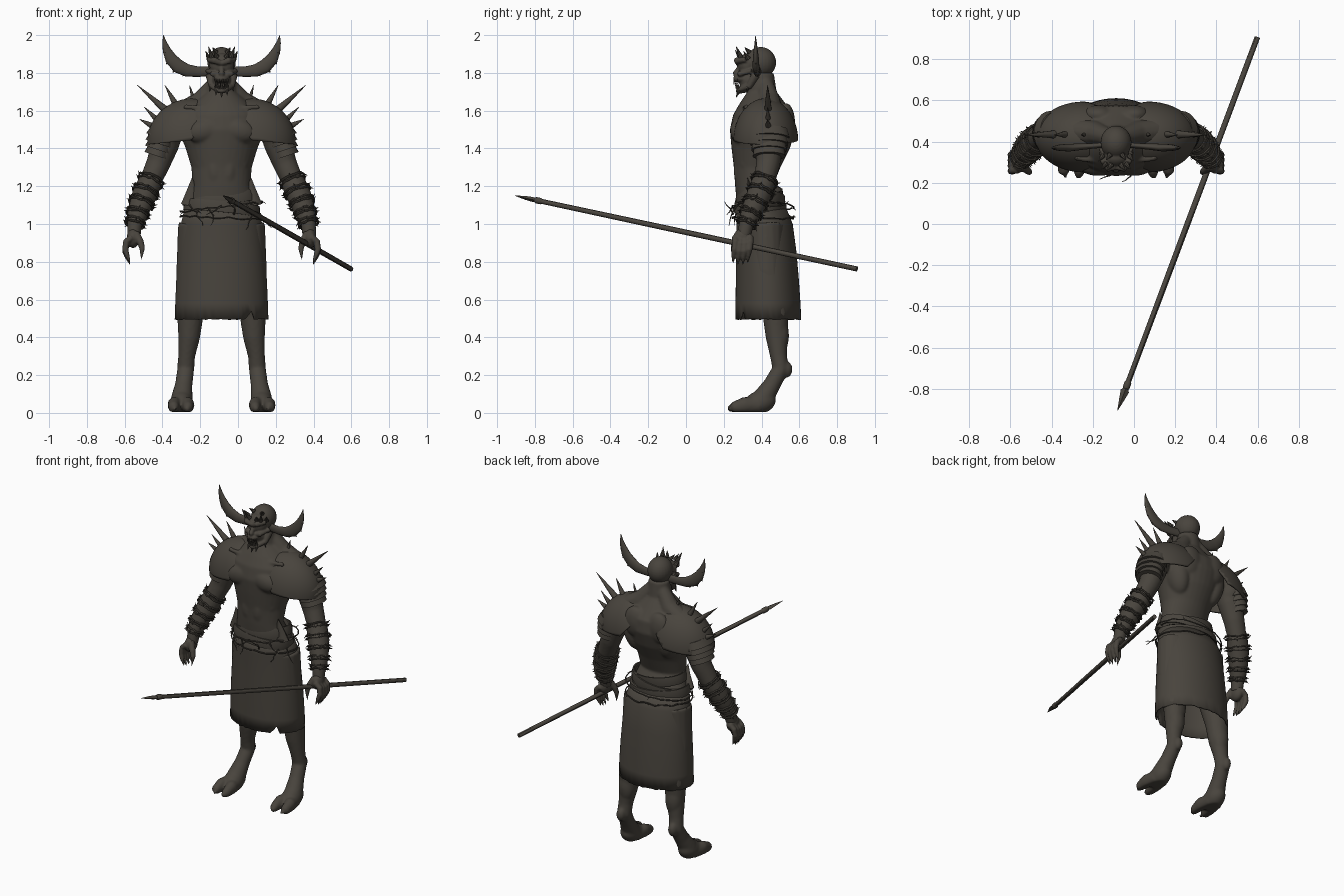
import bpy, bmesh, math, random
from mathutils import Vector, Matrix, Euler

random.seed(4)
CX = -0.087                      # the figure stands left of the spear's midpoint
SIDES = (1, -1)
cube = bpy.data.objects.get("Cube")
if cube:
    bpy.data.objects.remove(cube, do_unlink=True)

mat = bpy.data.materials.new("dark_umber")
COLOR = (0.066, 0.058, 0.047, 1)
mat.diffuse_color = COLOR
mat.use_nodes = True
bsdf = mat.node_tree.nodes["Principled BSDF"]
bsdf.inputs["Base Color"].default_value = COLOR
bsdf.inputs["Roughness"].default_value = 0.8


def tube(bm, pts, n=10, ref=None, closed=False, flat=False):
    """Sweep an ellipse along points (x, y, z, rx[, ry])."""
    P = [Vector(p[:3]) for p in pts]
    k, rings = len(P), []
    for i, p in enumerate(pts):
        a = P[(i - 1) % k] if closed else P[max(i - 1, 0)]
        b = P[(i + 1) % k] if closed else P[min(i + 1, k - 1)]
        t = Vector((0, 0, 1)) if flat else (b - a).normalized()
        r = ref or (Vector((0, 1, 0)) if abs(t.y) < 0.9 else Vector((0, 0, 1)))
        u = r.cross(t).normalized()
        v = t.cross(u)
        angs = [2 * math.pi * j / n for j in range(n)]
        rings.append([bm.verts.new(P[i] + u * p[3] * math.cos(w) + v * p[-1] * math.sin(w))
                      for w in angs])
    for i in range(k if closed else k - 1):
        A, B = rings[i], rings[(i + 1) % k]
        for j in range(n):
            m = (j + 1) % n
            bm.faces.new((A[j], A[m], B[m], B[j]))
    if not closed:
        bm.faces.new(rings[0][::-1])
        bm.faces.new(rings[-1])
    return rings


def ball(bm, c, r, rot=(0, 0, 0), n=24):
    m = Matrix.LocRotScale(Vector(c), Euler(rot), Vector(r))
    bmesh.ops.create_uvsphere(bm, u_segments=n, v_segments=n * 2 // 3, radius=1, matrix=m)


def spike(bm, a, b, r, n=8):
    mid = [x + (y - x) * 0.5 for x, y in zip(a, b)]
    tube(bm, [(*a, r), (*mid, r * 0.55), (*b, 0.001)], n)


def hoop(bm, c, axis, rx, ry, r, h, wob=0.0, count=28, thorns=0):
    """Closed band round an axis, r thick and h high, optionally wavy and thorny."""
    axis = Vector(axis).normalized()
    u = Vector((0, 1, 0)).cross(axis).normalized()
    v = axis.cross(u)
    pts = []
    for i in range(count):
        w = 2 * math.pi * i / count
        out = u * math.cos(w) * rx + v * math.sin(w) * ry
        p = Vector(c) + out + axis * random.uniform(-wob, wob)
        pts.append((*p, r, h))
        if thorns and i % thorns == 0:
            d = out.normalized() + axis * random.uniform(-0.9, 0.9)
            spike(bm, p, p + d * 0.015, r * 0.8, 5)
    tube(bm, pts, 6, ref=axis, closed=True)


def keep_side(bm, co, no):
    """Cut away everything behind a plane."""
    bmesh.ops.bisect_plane(bm, geom=bm.verts[:] + bm.edges[:] + bm.faces[:], plane_co=co,
                           plane_no=no, clear_inner=True)


def finish(bm, name, voxel=0, smooth=4, solid=0, angle=40):
    bmesh.ops.recalc_face_normals(bm, faces=bm.faces)
    me = bpy.data.meshes.new(name)
    bm.to_mesh(me)
    bm.free()
    me.materials.append(mat)
    ob = bpy.data.objects.new(name, me)
    ob.location.x = CX
    bpy.context.collection.objects.link(ob)
    bpy.ops.object.select_all(action='DESELECT')
    ob.select_set(True)
    bpy.context.view_layer.objects.active = ob
    if voxel:
        m = ob.modifiers.new("fuse", 'REMESH')
        m.mode, m.voxel_size, m.use_smooth_shade = 'VOXEL', voxel, True
        m = ob.modifiers.new("soften", 'SMOOTH')
        m.factor, m.iterations = 0.5, smooth
    else:
        bpy.ops.object.shade_smooth_by_angle(angle=math.radians(angle))
    if solid:
        ob.modifiers.new("thickness", 'SOLIDIFY').thickness = solid


# Body: torso, muscles, arms, legs and feet fused into one skin
ARM = [(.27, .44, 1.53, .08), (.3, .44, 1.42, .075), (.335, .435, 1.32, .064), (.375, .415, 1.23, .058),
       (.41, .385, 1.15, .06), (.44, .35, 1.07, .051), (.46, .32, 1.0, .04), (.465, .305, .93, .036)]
LEG = [(.13, .42, 1.0, .1), (.15, .43, .75, .09), (.165, .475, .52, .07), (.172, .48, .4, .058),
       (.185, .49, .3, .045), (.19, .5, .23, .045), (.2, .455, .15, .046), (.21, .41, .08, .057)]
TORSO = [(.98, .19, .28, .55), (1.1, .185, .27, .52), (1.2, .153, .26, .46), (1.3, .16, .253, .5),
         (1.4, .19, .241, .55), (1.5, .23, .232, .58), (1.58, .22, .25, .572), (1.64, .15, .285, .525),
         (1.7, .08, .325, .48), (1.8, .065, .34, .465)]
bm = bmesh.new()
tube(bm, [(0, (f + b) / 2, z, w, (b - f) / 2) for z, w, f, b in TORSO], 32, flat=True)
for s in SIDES:
    flip = lambda pts: [(s * p[0], *p[1:]) for p in pts]
    tube(bm, flip(ARM), 16)
    tube(bm, flip(LEG), 16)
    tube(bm, flip([(.03, .42, 1.75, .04), (.1, .44, 1.65, .06), (.22, .45, 1.57, .07)]), 12)
    tube(bm, flip([(.02, .3, 1.61, .012), (.2, .32, 1.62, .014)]), 8)
    ball(bm, (s * .085, .285, 1.495), (.1, .052, .065), (0, s * .25, 0))
    ball(bm, (s * .135, .46, 1.46), (.07, .085, .14), (0, s * .2, 0))
    ball(bm, (s * .085, .53, 1.54), (.08, .047, .1))
    ball(bm, (s * .285, .44, 1.49), (.08, .09, .1))
    # rib arch and belly
    tube(bm, flip([(.015, .27, 1.42, .016), (.07, .277, 1.385, .018), (.125, .31, 1.31, .014)]), 8)
    ball(bm, (s * .035, .279, 1.29), (.04, .026, .085))
    # calf, hock and cloven foot
    ball(bm, (s * .172, .5, .41), (.052, .045, .1))
    ball(bm, (s * .19, .53, .23), (.03, .034, .045))
    ball(bm, (s * .212, .39, .055), (.06, .088, .062), (.3, 0, 0))
    for t in SIDES:
        tube(bm, flip([(.213 + t * .024, .39, .04, .036, .04), (.215 + t * .036, .31, .042, .036, .044),
                       (.216 + t * .038, .25, .028, .027, .03), (.214 + t * .03, .222, .018, .012)]), 12)
keep_side(bm, (0, 0, .005), (0, 0, 1))
bmesh.ops.holes_fill(bm, edges=[e for e in bm.edges if e.is_boundary], sides=0)
finish(bm, "body", voxel=0.008, smooth=6)

# Clawed hands
for s, side in zip(SIDES, ("left", "right")):
    bm = bmesh.new()
    ball(bm, (s * .468, .3, .925), (.034, .05, .052))
    for i in range(4):
        y, d = .262 + i * .026, abs(i - 1.5) * .01
        tube(bm, [(s * .475, y, .93, .019), (s * .505, y, .89 + d, .018), (s * .51, y - .005, .85 + d, .017),
                  (s * .5, y - .01, .82 + d, .013), (s * .482, y - .014, .775 + d, .002)], 10)
    tube(bm, [(s * .455, .28, .95, .022), (s * .43, .26, .905, .019), (s * .42, .252, .87, .015),
              (s * .425, .245, .81, .002)], 10)
    finish(bm, side + "_hand", voxel=0.005, smooth=2)

# Head: skull face with brow, cheekbones, nose ridge and jaw
bm = bmesh.new()
ball(bm, (0, .395, 1.855), (.075, .082, .082))
ball(bm, (0, .325, 1.84), (.064, .05, .064))
ball(bm, (0, .34, 1.76), (.05, .06, .06))
tube(bm, [(0, .29, 1.84, .012), (0, .262, 1.795, .016), (0, .262, 1.775, .008)], 8)
ball(bm, (0, .3, 1.77), (.042, .05, .024))
ball(bm, (0, .315, 1.718), (.038, .055, .022), (.3, 0, 0))
for s in SIDES:
    tube(bm, [(0, .275, 1.85, .013), (s * .035, .268, 1.865, .018), (s * .07, .315, 1.87, .014)], 8)
    tube(bm, [(s * .015, .28, 1.79, .01), (s * .048, .283, 1.795, .016), (s * .072, .35, 1.81, .016)], 8)
    tube(bm, [(s * .062, .37, 1.79, .024), (s * .052, .335, 1.73, .018), (s * .02, .28, 1.71, .014)], 8)
finish(bm, "head", voxel=0.005, smooth=2)

# Brow thorns, teeth and chin spikes
bm = bmesh.new()
for s in SIDES:
    for x, y, z, l in ((.025, .285, 1.885, .035), (.052, .29, 1.885, .055), (.066, .33, 1.875, .04),
                       (.03, .335, 1.91, .025)):
        spike(bm, (s * x, y, z), (s * (x + .018), y - .025, z + l), .014)
    for i in range(4):
        x = .006 + i * .009
        spike(bm, (s * x, .255 + i * .005, 1.768), (s * x, .252 + i * .005, 1.738), .005, 6)
        spike(bm, (s * x, .268 + i * .005, 1.715), (s * x, .258 + i * .005, 1.75), .005, 6)
    spike(bm, (s * .028, .285, 1.715), (s * .03, .268, 1.68), .011)
    spike(bm, (s * .055, .33, 1.735), (s * .066, .32, 1.7), .011)
spike(bm, (0, .285, 1.715), (0, .265, 1.67), .014)
finish(bm, "thorns_and_teeth")

# Crescent horns with small barbs on the lower edge
HORN = [(.04, .385, 1.81, .026), (.12, .378, 1.806, .027), (.18, .374, 1.812, .033), (.23, .37, 1.835, .037),
        (.268, .37, 1.875, .032), (.29, .369, 1.92, .022), (.302, .369, 1.96, .012), (.308, .368, 2.0, .001)]
for s, side in zip(SIDES, ("left", "right")):
    bm = bmesh.new()
    tube(bm, [(s * x, y, z, r, r * .5) for x, y, z, r in HORN], 14)
    for x, y, z, r in HORN[2:6]:
        spike(bm, (s * (x + r * .4), y, z - r * .5), (s * (x + r * .8), y, z - r * .9), .012, 6)
    finish(bm, side + "_horn", angle=60)

# Shoulder plates, layered arm bands and long spikes
for s, side in zip(SIDES, ("left", "right")):
    bm = bmesh.new()
    ball(bm, (s * .155, .422, 1.44), (.238, .172, .225), (0, s * .17, 0), 48)
    keep_side(bm, (s * .07, 0, 0), (s, 0, 0))
    keep_side(bm, (s * .08, 0, 1.54), (s * .77, 0, .64))
    keep_side(bm, (s * .3, 0, 1.43), (s * .1, 0, 1))
    finish(bm, side + "_shoulder_plate", solid=0.01)
    bm = bmesh.new()
    for i in range(4):
        x, z = .315 + i * .007, 1.47 - i * .032
        tube(bm, [(s * (x - .01), .44, z + .03, .068 - i * .002, .1 - i * .006),
                  (s * (x + .005), .44, z - .015, .083 - i * .004, .108 - i * .007)], 24)
    finish(bm, side + "_arm_bands", angle=30)
    bm = bmesh.new()
    for a, b, r in (((.27, 1.58), (.446, 1.735), .024), ((.23, 1.61), (.3, 1.735), .021),
                    ((.14, 1.63), (.17, 1.735), .017), ((.35, 1.51), (.435, 1.555), .02),
                    ((.33, 1.54), (.41, 1.62), .018)):
        spike(bm, (s * a[0], .435, a[1]), (s * b[0], .432, b[1]), r, 10)
    finish(bm, side + "_shoulder_spikes", angle=60)

    # Forearm wrap with thorny wire
    bm = bmesh.new()
    tube(bm, [(s * x, y, z, r + .005) for x, y, z, r in ARM[3:7]], 18)
    for i in range(5):
        f = i / 4 * 2.9
        k = int(f)
        p = Vector(ARM[3 + k]).lerp(Vector(ARM[4 + k]), f - k)
        d = Vector(ARM[4 + k][:3]) - Vector(ARM[3 + k][:3])
        for off in (-.009, .009):
            q = Vector(p[:3]) + d.normalized() * off
            hoop(bm, (s * q.x, q.y, q.z), (s * d.x, d.y, d.z), p[3] + .011, p[3] + .011, .006, .006, .004, 24, 3)
    finish(bm, side + "_forearm_wire")

# Long skirt with ragged hem and a tear at the front left
bm = bmesh.new()
SKIRT = [(1.1, .192, .265, .525), (1.0, .215, .268, .565), (.85, .23, .266, .585), (.7, .24, .264, .598),
         (.58, .245, .262, .606), (.495, .248, .262, .61)]
rings = tube(bm, [(0, (f + b) / 2, z, w, (b - f) / 2) for z, w, f, b in SKIRT], 72, flat=True)
for i, v in enumerate(rings[-1]):
    w = math.atan2(v.co.y - .435, v.co.x)
    v.co.z += random.uniform(-.003, .004) + (.022 * (i % 3) if abs(w + .75) < .2 else 0)
bmesh.ops.delete(bm, geom=[f for f in bm.faces if len(f.verts) > 4], context='FACES_ONLY')
finish(bm, "skirt", solid=0.008)

# Waist sash with pointed hip flaps
bm = bmesh.new()
for z, rx, ry, tilt in ((1.085, .196, .132, .1), (1.125, .184, .124, -.16), (1.16, .17, .112, .14)):
    hoop(bm, (0, .394, z), (tilt, .06, 1), rx, ry, .008, .034, count=40)
for s in SIDES:
    tube(bm, [(s * .165, .35, 1.1, .05, .03), (s * .155, .34, 1.18, .028, .014), (s * .156, .325, 1.245, .001)], 10)
finish(bm, "waist_sash")

# Thin thorny vines round the waist with loose twigs in front
bm = bmesh.new()
for z, tilt in ((1.035, .04), (1.09, -.12)):
    hoop(bm, (0, .408, z), (tilt, 0, 1), .22, .163, .004, .004, .006, 36, 5)
for i in range(9):
    w = -math.pi / 2 + (i - 4) * .3
    p = Vector((.22 * math.cos(w), .408 + .163 * math.sin(w), random.uniform(1.04, 1.12)))
    d = Vector((random.uniform(-1, 1), -.35, random.uniform(-1.2, .3))).normalized()
    path = []
    for j in range(6):
        path.append((*p, .005 - j * .0007))
        d = (d + Vector((random.uniform(-.7, .7), random.uniform(-.3, .3), random.uniform(-.8, .5)))).normalized()
        p = p + d * .02
    tube(bm, path, 5)
finish(bm, "waist_vines")

# Spear: shaft, collar and leaf-shaped point
bm = bmesh.new()
tip, end = Vector((-.08 - CX, -.905, 1.15)), Vector((.598 - CX, .905, .762))
at = lambda t, *r: (*tip.lerp(end, t), *r)
tube(bm, [at(.06, .013), at(.5, .0145), at(1, .0135)], 12)
tube(bm, [at(.058, .013), at(.062, .017), at(.075, .017), at(.079, .013)], 12)
tube(bm, [at(0, .001), at(.03, .013, .01), at(.052, .021, .013), at(.064, .009)], 4)
finish(bm, "spear", angle=30)
